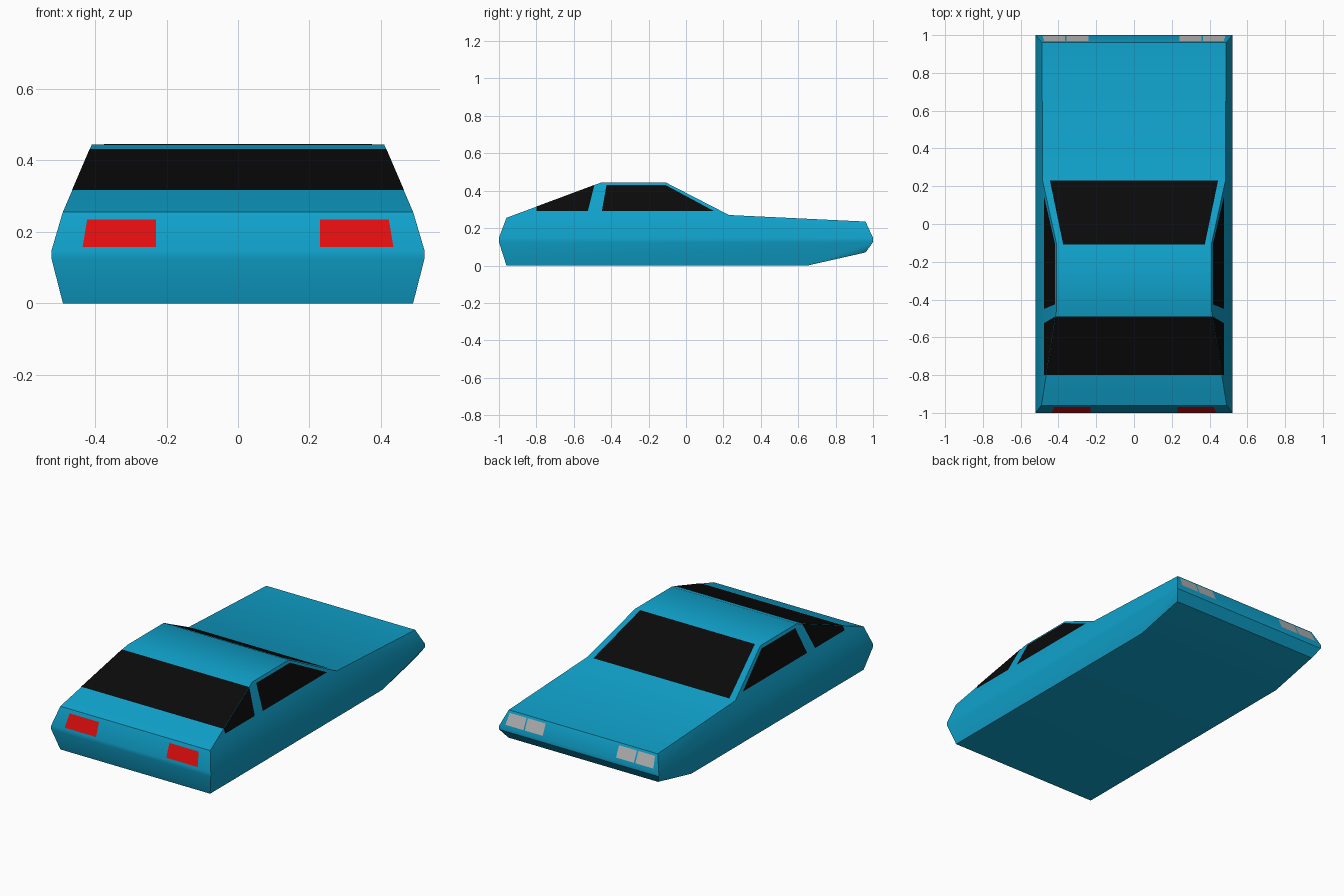
import bpy, bmesh, math
from mathutils import Vector

if "Cube" in bpy.data.objects:
    bpy.data.objects.remove(bpy.data.objects["Cube"])


def material(name, rgb):
    m = bpy.data.materials.new(name)
    m.diffuse_color = (*rgb, 1)
    m.use_nodes = True
    m.node_tree.nodes["Principled BSDF"].inputs["Base Color"].default_value = m.diffuse_color
    return m


BLUE = material("blue_paint", (0.005, 0.36, 0.60))
BLACK = material("dark_glass", (0.003, 0.003, 0.003))
RED = material("red_lens", (0.75, 0.004, 0.004))
GREY = material("lamp_glass", (0.45, 0.45, 0.45))


def make_object(name, bm, mat):
    me = bpy.data.meshes.new(name)
    bm.to_mesh(me)
    bm.free()
    me.materials.append(mat)
    ob = bpy.data.objects.new(name, me)
    bpy.context.collection.objects.link(ob)
    return me


def panel(name, pts, mat, lift=0.002):
    """Thin pane lying just outside the body surface."""
    pts = [Vector(p) for p in pts]
    n = (pts[1] - pts[0]).cross(pts[2] - pts[0]).normalized()
    centre = sum(pts, Vector()) / len(pts)
    if n.dot(centre - Vector((0, centre.y * 0.8, 0.13))) < 0:
        n = -n
        pts.reverse()
    bm = bmesh.new()
    bm.faces.new([bm.verts.new(p + n * lift) for p in pts])
    make_object(name, bm, mat)


# Body: side outline (half width, y, z), closed across the car and by side panels
outline = [(.49, -.96, 0), (.49, .65, 0), (.49, .96, .07), (.522, 1, .125),
           (.522, 1, .148), (.487, .96, .235), (.484, .23, .27), (.409, -.11, .445),
           (.409, -.45, .445), (.4904, -.96, .255), (.522, -1, .148), (.522, -1, .125)]
sides = [(0, 1, 3, 11), (1, 2, 3), (11, 3, 4, 10), (10, 4, 6, 9), (4, 5, 6), (9, 6, 7, 8)]
bm = bmesh.new()
right = [bm.verts.new(p) for p in outline]
left = [bm.verts.new((-x, y, z)) for x, y, z in outline]
for i in range(len(outline)):
    j = (i + 1) % len(outline)
    bm.faces.new((right[i], right[j], left[j], left[i]))
for ids in sides:
    bm.faces.new([right[i] for i in ids])
    bm.faces.new([left[i] for i in reversed(ids)])
bmesh.ops.recalc_face_normals(bm, faces=bm.faces)
for f in bm.faces:
    f.smooth = True
body = make_object("car_body", bm, BLUE)
body.set_sharp_from_angle(angle=math.radians(30))


# Surface helpers: cabin side, windscreen slope, rear slope, tail and nose faces
def flank(z):
    return .484 - (z - .27) * .075 / .175


def rear_z(y):
    return .255 + (y + .96) * .19 / .51


def screen_z(y):
    return .445 - (y + .11) * .175 / .34


def tail(x, z):
    return (x, -1 + (z - .148) * .04 / .107, z)


def nose(x, z):
    return (x, 1 - (z - .148) * .04 / .087, z)


# Windscreen and rear window
y0, y1 = -.109, .229
panel("windscreen", [(-.375, y0, screen_z(y0)), (.375, y0, screen_z(y0)),
                     (.445, y1, screen_z(y1)), (-.445, y1, screen_z(y1))], BLACK)
za, zb = rear_z(-.8), rear_z(-.49)
panel("rear_window", [(-flank(za), -.8, za), (flank(za), -.8, za),
                      (flank(zb), -.49, zb), (-flank(zb), -.49, zb)], BLACK)

# Side windows and lamps, both sides
door_glass = [(-.45, .29), (-.425, .43), (-.11, .43), (.15, .29)]
quarter_glass = [(-.8, .29), (-.8, za), (-.49, zb), (-.525, .29)]
for s, tag in ((1, "right"), (-1, "left")):
    for name, shape in (("door_window", door_glass), ("quarter_window", quarter_glass)):
        panel(f"{name}_{tag}", [(s * flank(z), y, z) for y, z in shape], BLACK)
    panel(f"tail_light_{tag}", [tail(s * x, z) for x, z in
          ((.23, .157), (.435, .157), (.422, .234), (.23, .234))], RED)
    for part, (a, b, c, d) in (("inner", (.24, .357, .357, .24)),
                               ("outer", (.366, .484, .475, .366))):
        panel(f"headlight_{part}_{tag}", [nose(s * a, .16), nose(s * b, .16),
              nose(s * c, .222), nose(s * d, .222)], GREY)
